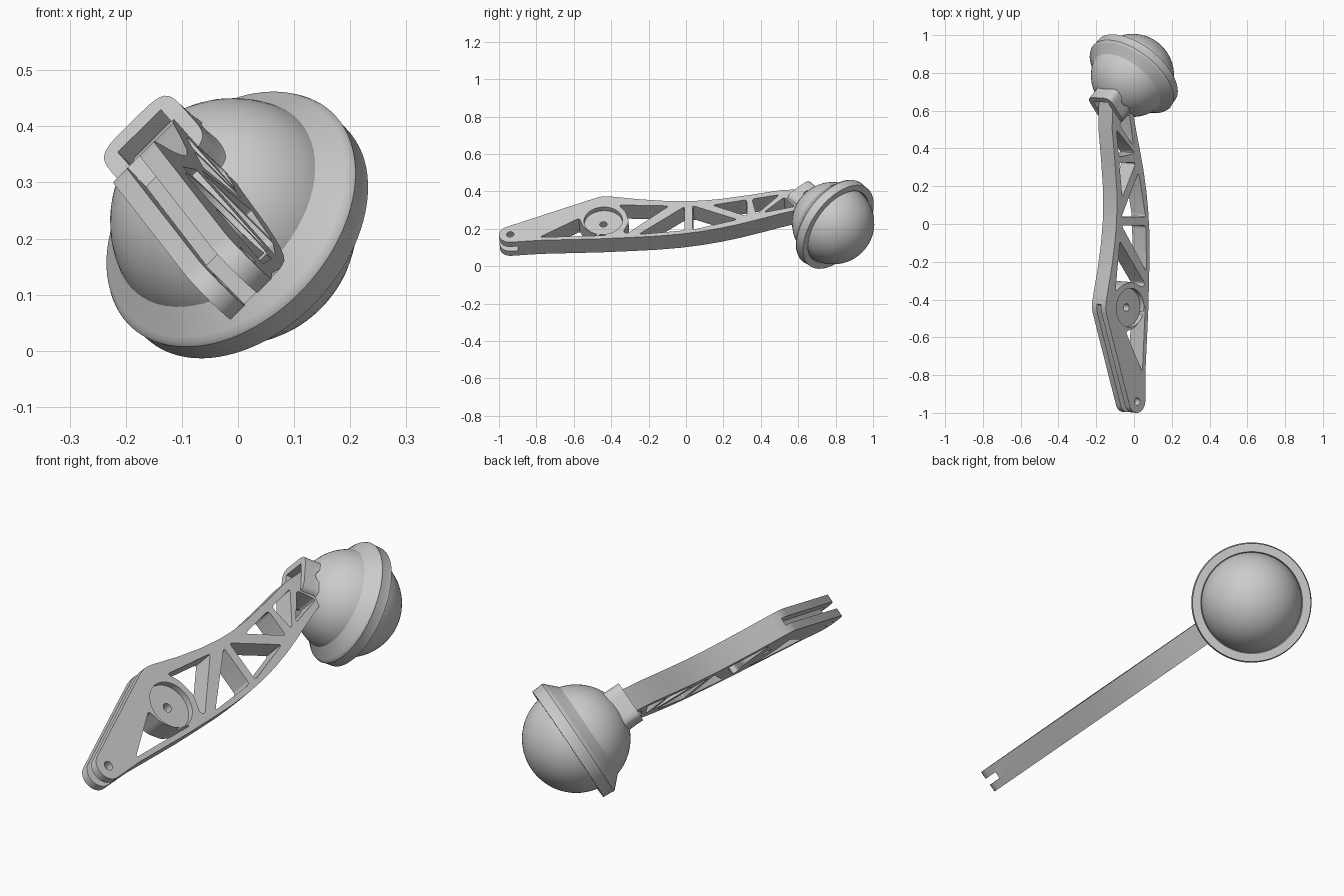
import bpy, bmesh, math
from mathutils import Matrix, Vector

if "Cube" in bpy.data.objects:
    bpy.data.objects.remove(bpy.data.objects["Cube"])

# Frames: the arm lies in a tilted plane, the foot points along its own axis
m = Vector((.705, -.05, .705)).normalized()
e2 = Vector((-1, 0, 1)).normalized()
e1 = e2.cross(m)
n = Vector((.535, .68, -.5)).normalized()


def frame(a, b, c, o):
    M = Matrix((a, b, c)).transposed().to_4x4()
    M.translation = o
    return M


ARM = frame(e1, e2, m, Vector((.1275, 0, .1275)))
a = (m - n * m.dot(n)).normalized()
FOOT = frame(a, n.cross(a), n, Vector((0, .797, .223)))
T = .103


def uv(p):
    # side-view (y, z) to arm plane coordinates
    u = p[0] / e1.y
    return Vector((u, (p[1] - .1275 - e1.z * u) / e2.z))


def circle(c, r, a0=0, a1=360, k=32):
    full = abs(a1 - a0) >= 360
    return [c + r * Vector((math.cos(t), math.sin(t))) for t in
            [math.radians(a0 + (a1 - a0) * i / (k if full else k - 1)) for i in range(k)]]


def rounded(pts, r=.018):
    out = []
    for i, p in enumerate(pts):
        q, s = pts[i - 1] - p, pts[(i + 1) % len(pts)] - p
        A = p + q.normalized() * min(r, q.length * .4)
        B = p + s.normalized() * min(r, s.length * .4)
        for t in (0, .25, .5, .75, 1):
            out.append(A * (1 - t) ** 2 + p * 2 * t * (1 - t) + B * t * t)
    return out


def loft(bm, rings, closed=True):
    vs = [[bm.verts.new(p) for p in r] for r in rings]
    k = len(vs[0])
    for r, s in zip(vs, vs[1:]):
        for i in range(k):
            bm.faces.new((r[i], r[(i + 1) % k], s[(i + 1) % k], s[i]))
    if closed:
        bm.faces.new(vs[0][::-1])
        bm.faces.new(vs[-1])


def prism(bm, pts, w0, w1):
    loft(bm, [[(p[0], p[1], w) for p in pts] for w in (w0, w1)])


def finish(bm, name, M, angle=30):
    bmesh.ops.recalc_face_normals(bm, faces=bm.faces)
    bm.transform(M)
    me = bpy.data.meshes.new(name)
    bm.to_mesh(me)
    bm.free()
    ob = bpy.data.objects.new(name, me)
    bpy.context.collection.objects.link(ob)
    smooth(ob, angle)
    return ob


def smooth(ob, angle=30):
    bpy.ops.object.select_all(action='DESELECT')
    ob.select_set(True)
    bpy.context.view_layer.objects.active = ob
    bpy.ops.object.shade_smooth_by_angle(angle=math.radians(angle))


def cut(ob, cutter):
    cutter.hide_render = True
    mod = ob.modifiers.new("cut", 'BOOLEAN')
    mod.operation, mod.solver, mod.object = 'DIFFERENCE', 'EXACT', cutter
    bpy.context.view_layer.objects.active = ob
    bpy.ops.object.modifier_apply(modifier=mod.name)
    bpy.data.objects.remove(cutter)
    smooth(ob)


# Arm plate
tip, hub, pin = uv((-.94, .171)), uv((-.443, .244)), uv((.657, .366))
low = [(-.78, .139), (-.46, .147), (-.3, .154), (-.16, .161), (-.03, .172), (.08, .186),
       (.18, .203), (.29, .226), (.39, .251), (.5, .28)]
high = [(.5, .406), (.34, .381), (.18, .359), (.08, .351), (0, .348), (-.12, .35),
        (-.25, .358), (-.38, .371), (-.42, .374), (-.45, .373), (-.48, .366)]
bm = bmesh.new()
prism(bm, circle(tip, .06, 115, 270, 16) + [uv(p) for p in low]
      + circle(pin, .07, -60, 100, 12) + [uv(p) for p in high], -T, 0)
arm = finish(bm, "arm", ARM)

# Truss windows and through holes
windows = [
    [(-.785, .155), (-.57, .258), (-.55, .212), (-.5, .178), (-.42, .165)],
    [(-.36, .328), (-.09, .323), (-.315, .175), (-.335, .185), (-.305, .24), (-.325, .295)],
    [(-.255, .17), (-.007, .32), (-.007, .192)],
    [(.034, .325), (.034, .195), (.275, .25)],
    [(.14, .327), (.325, .356), (.325, .268)],
    [(.353, .36), (.5, .383), (.375, .277)],
    [(.415, .288), (.525, .37), (.585, .32)]]
bm = bmesh.new()
for w in windows:
    prism(bm, rounded([uv(p) for p in w]), -T - .05, .05)
for c, r in ((tip, .02), (hub, .02)):
    prism(bm, circle(c, r), -T - .05, .05)
cut(arm, finish(bm, "window_cutter", ARM))

# Round hub recess
bm = bmesh.new()
prism(bm, circle(hub, .103, k=48), -.028, .05)
cut(arm, finish(bm, "recess_cutter", ARM))

# Fork slot around the tip and along the top edge
bm = bmesh.new()
slot = [(-1.1, 0), (-.9, 0), (-.9, .2), (-.44, .34), (-.41, .42), (-1.1, .35)]
prism(bm, [uv(p) for p in slot], -T / 2 - .016, -T / 2 + .016)
cut(arm, finish(bm, "slot_cutter", ARM))

# Conical foot cup
N = 96
profile = [(.09, -.17), (.12, -.168), (.25, -.037), (.258, -.031), (.262, -.022),
           (.26, -.016), (.258, .026), (.222, .026), (.215, 0)]
bm = bmesh.new()
loft(bm, [[(r * math.cos(i * math.tau / N), r * math.sin(i * math.tau / N), t)
           for i in range(N)] for r, t in profile])
finish(bm, "foot_cup", FOOT)

# Ball of the foot
bm = bmesh.new()
bmesh.ops.create_uvsphere(bm, u_segments=64, v_segments=32, radius=.22)
bmesh.ops.translate(bm, verts=bm.verts, vec=(0, 0, -.015))
finish(bm, "foot_ball", FOOT)

# Neck: flared round base blending into a rounded square clevis
K = 64
rings = []
for j in range(13):
    f = j / 12
    t = -.125 - .157 * f
    g = min(1, f / .75)
    g = g * g * (3 - 2 * g)
    R = .15 * (1 - f) ** 2 + .098 * (1 - (1 - f) ** 2)
    ring = []
    for i in range(K):
        c, s = math.cos(i * math.tau / K), math.sin(i * math.tau / K)
        q = (abs(c) ** 5 + abs(s) ** 5) ** -.2
        ring.append((c * (R * (1 - g) + .086 * q * g), s * (R * (1 - g) + .086 * q * g), t))
    rings.append(ring)
bm = bmesh.new()
loft(bm, rings)
neck = finish(bm, "neck", FOOT)
bm = bmesh.new()
prism(bm, [(-.054, -.055), (.054, -.055), (.054, .3), (-.054, .3)], -.4, -.165)
cut(neck, finish(bm, "clevis_cutter", FOOT))

# Pin hole and hinge pin
SIDE = FOOT @ Matrix.Translation((0, 0, -.2)) @ Matrix.Rotation(math.pi / 2, 4, 'Y')
bm = bmesh.new()
prism(bm, circle(Vector((0, 0)), .03), -.2, .2)
cut(neck, finish(bm, "pin_cutter", SIDE))
bm = bmesh.new()
prism(bm, circle(Vector((0, 0)), .028), -.07, .07)
finish(bm, "hinge_pin", SIDE)
